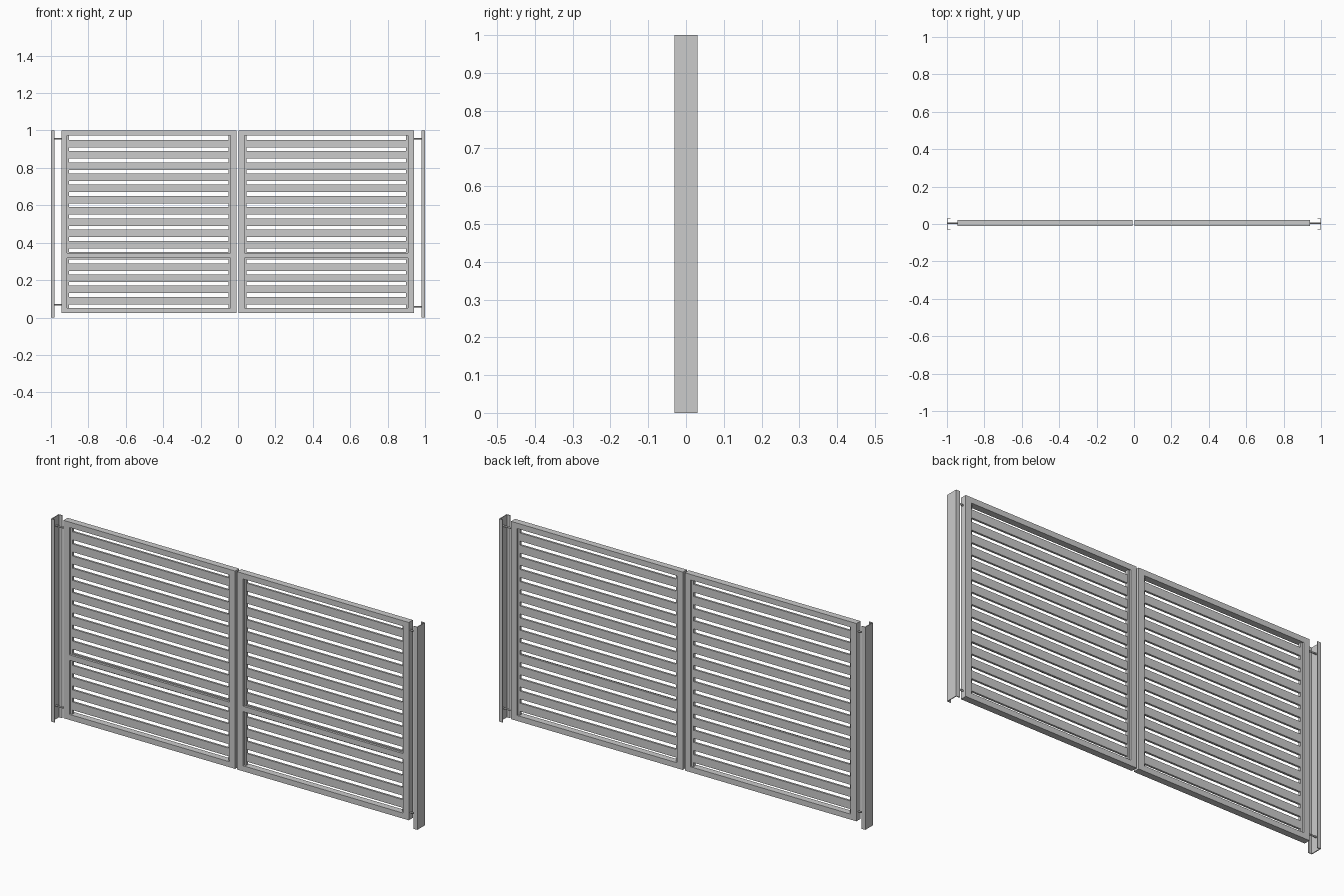
import bpy, bmesh

if "Cube" in bpy.data.objects:
    bpy.data.objects.remove(bpy.data.objects["Cube"])


def mesh_object(name, bm):
    bmesh.ops.recalc_face_normals(bm, faces=bm.faces)
    me = bpy.data.meshes.new(name)
    bm.to_mesh(me)
    bm.free()
    ob = bpy.data.objects.new(name, me)
    bpy.context.collection.objects.link(ob)
    return ob


def box(name, x0, x1, y0, y1, z0, z1):
    bm = bmesh.new()
    bmesh.ops.create_cube(bm, size=1)
    for v in bm.verts:
        v.co.x = x1 if v.co.x > 0 else x0
        v.co.y = y1 if v.co.y > 0 else y0
        v.co.z = z1 if v.co.z > 0 else z0
    return mesh_object(name, bm)


def prism(name, outline, height):
    bm = bmesh.new()
    face = bm.faces.new([bm.verts.new((x, y, 0)) for x, y in outline])
    top = bmesh.ops.extrude_face_region(bm, geom=[face])["geom"]
    bmesh.ops.translate(bm, vec=(0, 0, height),
                        verts=[g for g in top if isinstance(g, bmesh.types.BMVert)])
    return mesh_object(name, bm)


def rod(name, x0, x1, y, z, r=0.004):
    bpy.ops.mesh.primitive_cylinder_add(vertices=12, radius=r, depth=x1 - x0,
                                        location=((x0 + x1) / 2, y, z),
                                        rotation=(0, 1.5707963, 0))
    ob = bpy.context.object
    ob.name = name
    bpy.ops.object.shade_smooth_by_angle()


TUBE = 0.032                 # square frame tube
YF, YB = -0.011, 0.021       # frame front and back
Z0, Z1 = 0.024, 1.0
WIDTH = 0.937


def leaf(side, x0, post_side_left):
    x1 = x0 + WIDTH
    # perimeter frame
    box(f"{side}_outer_stile" if post_side_left else f"{side}_meeting_stile",
        x0, x0 + TUBE, YF, YB, Z0, Z1)
    box(f"{side}_meeting_stile" if post_side_left else f"{side}_outer_stile",
        x1 - TUBE, x1, YF, YB, Z0, Z1)
    a, b = x0 + TUBE, x1 - TUBE
    zb, zt = Z0 + 0.027, Z1 - 0.027
    box(f"{side}_top_rail", a, b, YF, YB, zt, Z1)
    box(f"{side}_bottom_rail", a, b, YF, YB, Z0, zb)
    # slat holder strips beside the stiles
    box(f"{side}_slat_holder_a", a, a + 0.01, -0.001, 0.013, zb, zt)
    box(f"{side}_slat_holder_b", b - 0.01, b, -0.001, 0.013, zb, zt)
    # middle rail on the front only
    box(f"{side}_middle_rail", a, b, YF, 0.0, 0.318, 0.345)
    # horizontal slats
    for i in range(15):
        z = 0.930 - i * 0.0600
        box(f"{side}_slat_{i + 1}", a + 0.002, b - 0.002, 0.001, 0.011, z - 0.02, z + 0.02)


leaf("left", -0.945, True)
leaf("right", 0.003, False)

# channel posts, open towards the leaves
t, w, d = 0.004, 0.03, 0.02
channel = [(1, -w), (1, w), (1 - d, w), (1 - d, w - t),
           (1 - t, w - t), (1 - t, -w + t), (1 - d, -w + t), (1 - d, -w)]
prism("right_post", channel, 1.0)
prism("left_post", [(-x, y) for x, y in channel], 1.0)

# hinge pins
for i, z in enumerate((0.955, 0.067)):
    rod(f"left_hinge_{i + 1}", -0.998, -0.94, 0.004, z)
for i, z in enumerate((0.957, 0.058)):
    rod(f"right_hinge_{i + 1}", 0.935, 0.998, 0.004, z)
